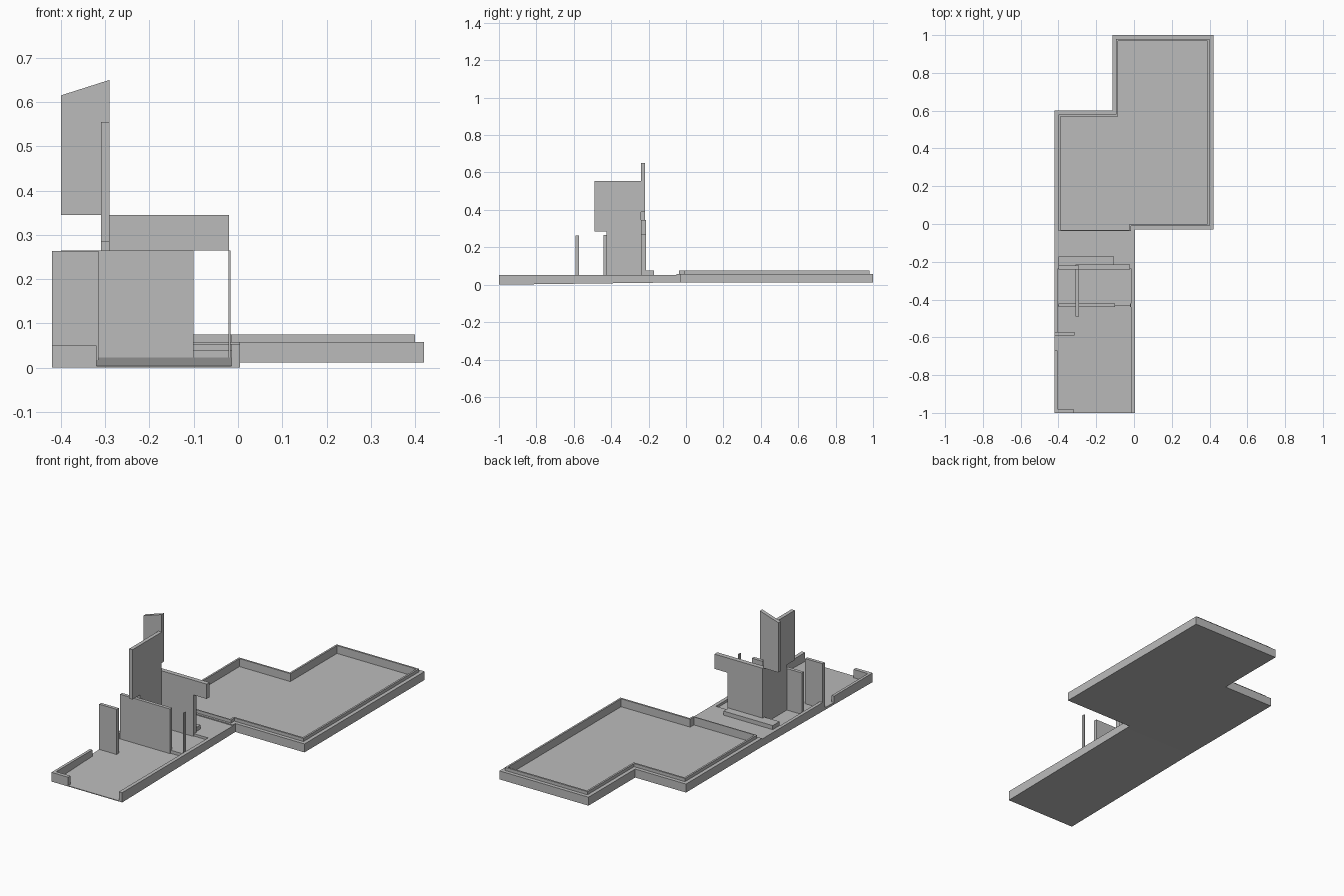
import bpy, bmesh

if "Cube" in bpy.data.objects:
    bpy.data.objects.remove(bpy.data.objects["Cube"])

grey = bpy.data.materials.new("plain grey")
grey.diffuse_color = (0.50, 0.50, 0.50, 1)
grey.use_nodes = True
grey.node_tree.nodes["Principled BSDF"].inputs["Base Color"].default_value = grey.diffuse_color


def loft(name, loops):
    """Skin a stack of matching vertex loops and cap both ends."""
    bm = bmesh.new()
    rows = [[bm.verts.new(p) for p in loop] for loop in loops]
    n = len(rows[0])
    for a, b in zip(rows, rows[1:]):
        for i in range(n):
            j = (i + 1) % n
            bm.faces.new((a[i], a[j], b[j], b[i]))
    bm.faces.new(rows[0][::-1])
    bm.faces.new(rows[-1])
    bmesh.ops.recalc_face_normals(bm, faces=bm.faces)
    mesh = bpy.data.meshes.new(name)
    bm.to_mesh(mesh)
    bm.free()
    mesh.materials.append(grey)
    obj = bpy.data.objects.new(name, mesh)
    bpy.context.collection.objects.link(obj)
    return obj


def underside(y):
    """Height of the gently rising underside of the front half."""
    return 0.012 * (y + 1) / 0.95


def box(name, x0, x1, y0, y1, z0, z1):
    """Box; z0 of None follows the underside."""
    base = [(x0, y0), (x1, y0), (x1, y1), (x0, y1)]
    bottom = [(x, y, underside(y) if z0 is None else z0) for x, y in base]
    return loft(name, [bottom, [(x, y, z1) for x, y in base]])


def wall_xz(name, outline, y0, y1):
    """Wall facing front, outline in x and z."""
    return loft(name, [[(x, y, z) for x, z in outline] for y in (y0, y1)])


def wall_yz(name, outline, x0, x1):
    """Wall facing sideways, outline in y and z."""
    return loft(name, [[(x, y, z) for y, z in outline] for x in (x0, x1)])


# Rear roof tray: L-shaped slab, stepped parapet and sunken floor
tray = [(-0.42, -0.05, 1, 0.6), (0.005, -0.05, -1, 0.6), (0.005, -0.03, -1, 1),
        (0.42, -0.03, -1, 1), (0.42, 1.0, -1, -1), (-0.115, 1.0, 1, -1),
        (-0.115, 0.60, 1, -1), (-0.42, 0.60, 1, -1)]
steps = [(0, 0.012), (0, 0.058), (0.02, 0.058), (0.02, 0.075), (0.03, 0.075), (0.03, 0.032)]
loft("rear_roof_tray", [[(x + dx * i, y + dy * i, z) for x, y, dx, dy in tray] for i, z in steps])

# Front yard ground, rising gently towards the house
wall_yz("yard_ground", [(-1.0, 0), (-0.435, underside(-0.435)), (-0.435, 0.023), (-1.0, 0.004)],
        -0.42, 0.005)

# House floor and raised rear terrace
box("house_floor", -0.42, 0.005, -0.435, -0.235, None, 0.04)
box("rear_terrace", -0.42, 0.005, -0.235, -0.05, None, 0.053)

# Low boundary walls
box("right_boundary", -0.015, 0.005, -1.0, -0.235, None, 0.053)
box("left_boundary", -0.42, -0.405, -1.0, -0.67, None, 0.05)
box("front_boundary", -0.42, -0.32, -1.0, -0.98, None, 0.05)
box("left_house_kerb", -0.42, -0.402, -0.59, -0.235, None, 0.053)

# Free-standing front walls and slim post
box("yard_screen_wall", -0.42, -0.315, -0.59, -0.572, 0.01, 0.263)
box("front_wall", -0.40, -0.10, -0.44, -0.422, 0.01, 0.265)
box("front_post", -0.022, -0.017, -0.44, -0.422, 0.01, 0.265)

# Tall side wall with overhanging upper part
wall_yz("tall_side_wall", [(-0.49, 0.285), (-0.425, 0.285), (-0.425, 0.04),
                           (-0.22, 0.04), (-0.22, 0.345), (-0.24, 0.345),
                           (-0.24, 0.555), (-0.49, 0.555)], -0.31, -0.29)

# Upper wall with sloping top and a raised foot beside the tall wall
wall_xz("upper_wall", [(-0.40, 0.345), (-0.31, 0.345), (-0.31, 0.388), (-0.29, 0.388),
                       (-0.29, 0.65), (-0.40, 0.615)], -0.24, -0.22)

# Rear wall with lintel over the doorway
wall_xz("rear_wall", [(-0.31, 0.04), (-0.10, 0.04), (-0.10, 0.265), (-0.02, 0.265),
                      (-0.02, 0.345), (-0.31, 0.345)], -0.24, -0.215)

# Low step behind the rear wall
box("rear_step", -0.40, -0.105, -0.23, -0.172, 0.04, 0.075)
